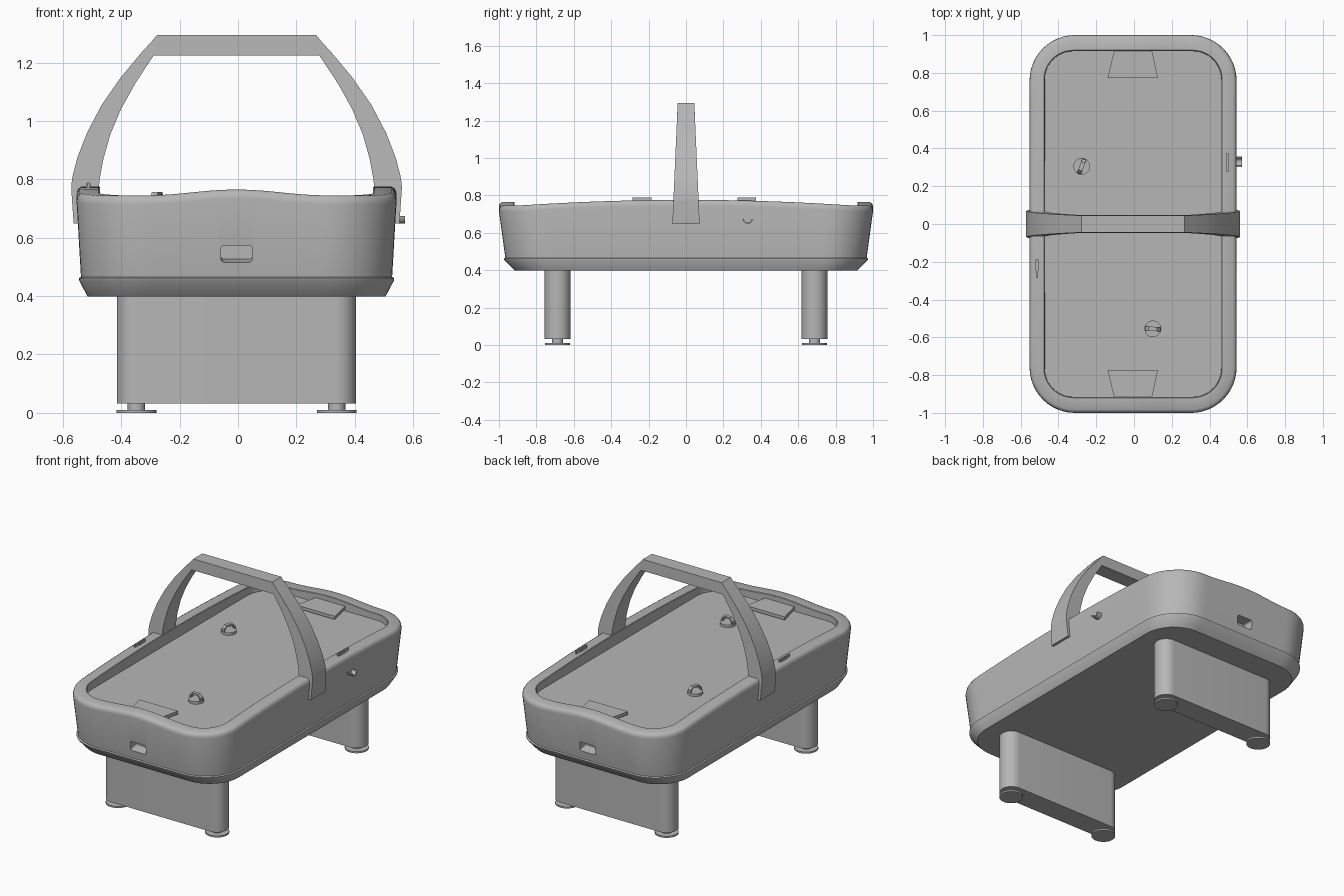
import bpy, bmesh, math
from mathutils import Matrix, Vector

if "Cube" in bpy.data.objects:
    bpy.data.objects.remove(bpy.data.objects["Cube"])

CX = -0.005          # body centre line
FLOOR = 0.705        # playfield height

grey = bpy.data.materials.new("mid_grey")
grey.diffuse_color = (0.47, 0.47, 0.47, 1)
grey.use_nodes = True
grey.node_tree.nodes["Principled BSDF"].inputs["Base Color"].default_value = grey.diffuse_color


def smooth(ob, angle=35):
    bpy.ops.object.select_all(action='DESELECT')
    ob.select_set(True)
    bpy.context.view_layer.objects.active = ob
    bpy.ops.object.shade_smooth_by_angle(angle=math.radians(angle))


def finish(bm, name, angle=35):
    bmesh.ops.recalc_face_normals(bm, faces=bm.faces)
    me = bpy.data.meshes.new(name)
    bm.to_mesh(me)
    bm.free()
    me.materials.append(grey)
    ob = bpy.data.objects.new(name, me)
    bpy.context.collection.objects.link(ob)
    smooth(ob, angle)
    return ob


def outline(hw, hl, r, straight=1, arc=12):
    """Rounded rectangle, with extra points along the straight runs."""
    pts = []
    for sx, sy, a0 in ((1, 1, 0), (-1, 1, 90), (-1, -1, 180), (1, -1, 270)):
        for i in range(arc + 1):
            a = math.radians(a0 + 90 * i / arc)
            pts.append((sx * (hw - r) + r * math.cos(a), sy * (hl - r) + r * math.sin(a)))
    out = []
    for i, p in enumerate(pts):
        out.append(p)
        if i % (arc + 1) == arc:
            q = pts[(i + 1) % len(pts)]
            for k in range(1, straight):
                t = k / straight
                out.append((p[0] + (q[0] - p[0]) * t, p[1] + (q[1] - p[1]) * t))
    return out


def loft(bm, rings):
    loops = [[bm.verts.new(p) for p in ring] for ring in rings]
    for a, b in zip(loops, loops[1:]):
        n = len(a)
        for i in range(n):
            bm.faces.new((a[i], a[(i + 1) % n], b[(i + 1) % n], b[i]))
    bm.faces.new(loops[0][::-1])
    bm.faces.new(loops[-1])


def extrude_poly(name, pts, vec, angle=35):
    bm = bmesh.new()
    loft(bm, [pts, [tuple(Vector(p) + Vector(vec)) for p in pts]])
    return finish(bm, name, angle)


def cylinder(name, x, y, z0, z1, r, seg=32):
    pts = [(x + r * math.cos(2 * math.pi * i / seg), y + r * math.sin(2 * math.pi * i / seg), z0)
           for i in range(seg)]
    return extrude_poly(name, pts, (0, 0, z1 - z0))


def box(name, x0, x1, y0, y1, z0, z1):
    return extrude_poly(name, [(x0, y0, z0), (x1, y0, z0), (x1, y1, z0), (x0, y1, z0)], (0, 0, z1 - z0))


# Table body: one lofted shell with a wavy rim and sunken playfield
def rim_height(x, y):
    z = 0.745 + max(0, 0.031 * (1 - (y / 0.9) ** 2))
    if abs(y) > 0.85 and abs(x) < 0.31:
        z += 0.01 * (1 + math.cos(math.pi * x / 0.31))
    return z


def ring(hw, hl, r, z=None, drop=0.0):
    return [(x + CX, y, (rim_height(x, y) - drop) if z is None else z)
            for x, y in outline(hw, hl, r, 24)]


bm = bmesh.new()
loft(bm, [ring(0.510, 0.915, 0.20, 0.398), ring(0.540, 0.972, 0.235, 0.455),
          ring(0.540, 0.974, 0.235, 0.462), ring(0.533, 0.966, 0.23, 0.466),
          ring(0.548, 1.0, 0.24, drop=0.03), ring(0.546, 0.998, 0.238, drop=0.016),
          ring(0.540, 0.992, 0.232, drop=0.006), ring(0.530, 0.982, 0.222),
          ring(0.472, 0.920, 0.155), ring(0.468, 0.916, 0.151, drop=0.003),
          ring(0.467, 0.915, 0.15, FLOOR)])
body = finish(bm, "table_body")

# Puck return pockets cut into both ends, floor sloping up inward
for s in (-1, 1):
    mouth = [(px + CX, 1.03 * s, pz + 0.54) for px, pz in outline(0.053, 0.034, 0.012, 1, 5)]
    inner = [(x, 0.91 * s, 0.575 - (0.575 - z) * 0.7) for x, y, z in mouth]
    bm = bmesh.new()
    loft(bm, [mouth, inner])
    cutter = finish(bm, "pocket_cutter")
    cutter.hide_render = True
    mod = body.modifiers.new("pocket", 'BOOLEAN')
    mod.operation, mod.solver, mod.object = 'DIFFERENCE', 'EXACT', cutter
    bpy.context.view_layer.objects.active = body
    bpy.ops.object.modifier_apply(modifier=mod.name)
    bpy.data.objects.remove(cutter)
smooth(body, 35)

# Goal covers at each end of the playfield
for s, nm in ((-1, "front"), (1, "back")):
    extrude_poly(nm + "_goal_cover",
                 [(-0.135 + CX, 0.772 * s, 0.713), (0.132 + CX, 0.772 * s, 0.713),
                  (0.10 + CX, 0.918 * s, 0.713), (-0.10 + CX, 0.918 * s, 0.713)], (0, 0, 0.02))

# Legs: wide stadium-shaped slabs on round feet
for s, nm in ((-1, "front"), (1, "back")):
    pts = [(x + CX, y + 0.687 * s, 0.032) for x, y in outline(0.41, 0.069, 0.0685, 1, 12)]
    extrude_poly(nm + "_leg", pts, (0, 0, 0.38))
    for sx in (-1, 1):
        x = CX + sx * 0.343
        cylinder(nm + "_foot_stem", x, 0.687 * s, 0.008, 0.04, 0.03)
        cylinder(nm + "_foot_pad", x, 0.687 * s, 0.0, 0.01, 0.068)

# Overhead arch: side profile pairs (outer, inner), mirrored, tapering in depth
prof = [((0.558, 0.648), (0.535, 0.648)), ((0.566, 0.765), (0.535, 0.762)),
        ((0.566, 0.78), (0.472, 0.765)), ((0.562, 0.81), (0.469, 0.80)),
        ((0.545, 0.875), (0.456, 0.87)), ((0.512, 0.96), (0.432, 0.955)),
        ((0.462, 1.055), (0.396, 1.04)), ((0.396, 1.15), (0.346, 1.13)),
        ((0.325, 1.235), (0.300, 1.20)), ((0.291, 1.272), (0.283, 1.225)),
        ((0.272, 1.295), (0.265, 1.225))]
pairs = prof + [((-o[0], o[1]), (-i[0], i[1])) for o, i in reversed(prof)]


def depth(z):
    return 0.073 - 0.028 * min(1, (z - 0.648) / 0.63)


rings = []
for (ox, oz), (ix, iz) in pairs:
    do, di = depth(oz), depth(iz)
    rings.append([(ox + CX, -do, oz), (ox + CX, do, oz), (ix + CX, di, iz), (ix + CX, -di, iz)])
bm = bmesh.new()
loft(bm, rings)
finish(bm, "overhead_arch", 25)

# Mallets: flat disc with a low strap handle
for mx, my, rot in ((-0.277, 0.305, 70), (0.10, -0.555, -5)):
    cylinder("mallet_base", mx, my, FLOOR - 0.005, FLOOR + 0.016, 0.044)
    bm = bmesh.new()
    outer = [(0.042, 0), (0.040, 0.022), (0.022, 0.042), (-0.022, 0.042), (-0.040, 0.022), (-0.042, 0)]
    inner = [(x * 0.8, z * 0.8) for x, z in reversed(outer)]
    pts = [(x, -0.011, z) for x, z in outer + inner]
    loft(bm, [pts, [(x, 0.011, z) for x, y, z in pts]])
    bm.transform(Matrix.Translation((mx, my, FLOOR + 0.009)) @ Matrix.Rotation(math.radians(rot), 4, 'Z'))
    finish(bm, "mallet_handle", 20)

# Score sliders on the long rims: rail with a wider slider block
for x, y, s in ((-0.513, -0.235, -1), (0.495, 0.325, 1)):
    box("score_rail", x - 0.004, x + 0.004, y - 0.05, y + 0.05, 0.765, 0.790)
    box("score_slider", x - 0.008, x + 0.008, y - 0.03 - 0.015 * s, y + 0.03 - 0.015 * s, 0.765, 0.786)

# Puck holder on the right wall: small half-round lip
lip = [(math.cos(math.pi * i / 10), -math.sin(math.pi * i / 10)) for i in range(11)]
lip = [(0.027 * a, 0.027 * b) for a, b in lip] + [(0.020 * a, 0.020 * b) for a, b in reversed(lip)]
extrude_poly("puck_holder_lip", [(0.53, 0.33 + a, 0.675 + b) for a, b in lip], (0.042, 0, 0))
